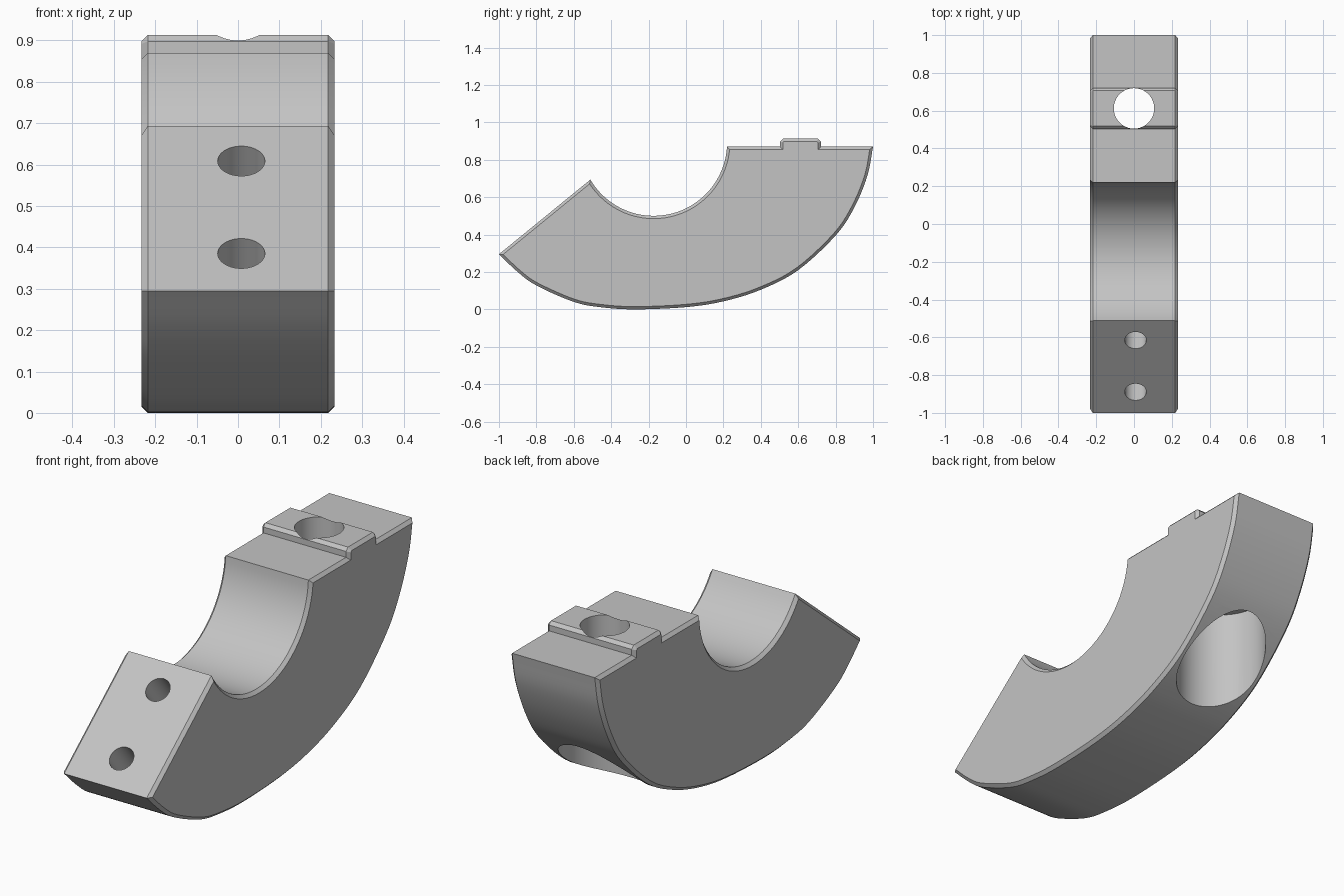
import bpy, bmesh, math
from mathutils import Vector

if "Cube" in bpy.data.objects:
    bpy.data.objects.remove(bpy.data.objects["Cube"], do_unlink=True)

HALF_WIDTH, CHAMFER, TOP = 0.233, 0.015, 0.87

metal = bpy.data.materials.new("plain_grey")
metal.use_nodes = True
metal.diffuse_color = (0.55, 0.55, 0.55, 1)
metal.node_tree.nodes["Principled BSDF"].inputs["Base Color"].default_value = (0.55, 0.55, 0.55, 1)


def smooth_path(points, steps=5):
    """Catmull-Rom curve through the given points."""
    pts = [Vector(p) for p in points]
    pts = [2 * pts[0] - pts[1]] + pts + [2 * pts[-1] - pts[-2]]
    path = []
    for a, b, c, d in zip(pts, pts[1:], pts[2:], pts[3:]):
        for i in range(steps):
            t = i / steps
            path.append(0.5 * (2 * b + (c - a) * t + (2 * a - 5 * b + 4 * c - d) * t * t
                               + (3 * b - a - 3 * c + d) * t ** 3))
    return path + [pts[-2]]


# Outer curve in (y, z), from the low front corner round to the back
profile = smooth_path([(-1, .295), (-.9, .2), (-.8, .128), (-.6, .04), (-.45, .011),
                       (-.27, 0), (0, .012), (.2, .043), (.4, .105), (.6, .21),
                       (.8, .395), (.9, .545), (.97, .715), (1, TOP)])

# Locating tab on the flat top
tab_y, tab_half, tab_top = 0.612, 0.109, 0.913
profile += [Vector(p) for p in (
    (tab_y + tab_half, TOP), (tab_y + tab_half, tab_top - CHAMFER),
    (tab_y + tab_half - CHAMFER, tab_top), (tab_y - tab_half + CHAMFER, tab_top),
    (tab_y - tab_half, tab_top - CHAMFER), (tab_y - tab_half, TOP))]

# Round saddle between the flat top and the sloped front
centre, radius = Vector((-.173, .893)), 0.393
start, end = math.radians(-3.4), math.radians(-149.5)
for i in range(33):
    angle = start + (end - start) * i / 32
    profile.append(centre + radius * Vector((math.cos(angle), math.sin(angle))))

# Extrude the profile across the width and chamfer both rims
bm = bmesh.new()
cap = bm.faces.new([bm.verts.new((-HALF_WIDTH, p.x, p.y)) for p in profile])
extruded = bmesh.ops.extrude_face_region(bm, geom=[cap], use_keep_orig=True)
moved = [v for v in extruded["geom"] if isinstance(v, bmesh.types.BMVert)]
bmesh.ops.translate(bm, verts=moved, vec=(2 * HALF_WIDTH, 0, 0))
bmesh.ops.recalc_face_normals(bm, faces=bm.faces[:])
rims = [e for e in bm.edges if abs(e.verts[0].co.x - e.verts[1].co.x) < 1e-5]
bmesh.ops.bevel(bm, geom=rims, offset=CHAMFER, segments=1, affect='EDGES', clamp_overlap=False)
mesh = bpy.data.meshes.new("clamp_body")
bm.to_mesh(mesh)
bm.free()
body = bpy.data.objects.new("clamp_body", mesh)
bpy.context.collection.objects.link(body)
mesh.materials.append(metal)


def drill(name, start, end, r):
    """Cut a round hole between two points."""
    a, b = Vector(start), Vector(end)
    bpy.ops.mesh.primitive_cylinder_add(vertices=64, radius=r, depth=(b - a).length,
                                        location=(a + b) / 2)
    cutter = bpy.context.object
    cutter.name = name
    cutter.rotation_euler = (b - a).to_track_quat('Z', 'Y').to_euler()
    cutter.data.materials.append(metal)
    cutter.hide_render = True
    cut = body.modifiers.new(name, 'BOOLEAN')
    cut.operation, cut.solver, cut.object = 'DIFFERENCE', 'EXACT', cutter
    bpy.context.view_layer.objects.active = body
    bpy.ops.object.modifier_apply(modifier=cut.name)
    bpy.data.objects.remove(cutter, do_unlink=True)


# Bolt hole through the tab, with a wide counterbore from below
drill("bolt_hole", (0, tab_y, .3), (0, tab_y, 1.1), 0.107)
drill("counterbore", (0, tab_y, -.3), (0, tab_y, .6), 0.202)

# Two blind holes square to the sloped front face
inward = Vector((0, .631, -.776))
for y, z in ((-.615, .608), (-.889, .385)):
    mouth = Vector((.008, y, z))
    drill("dowel_hole", mouth - inward * 0.1, mouth + inward * 0.22, 0.057)

bpy.ops.object.select_all(action='DESELECT')
body.select_set(True)
bpy.context.view_layer.objects.active = body
bpy.ops.object.shade_smooth_by_angle(angle=math.radians(25))
